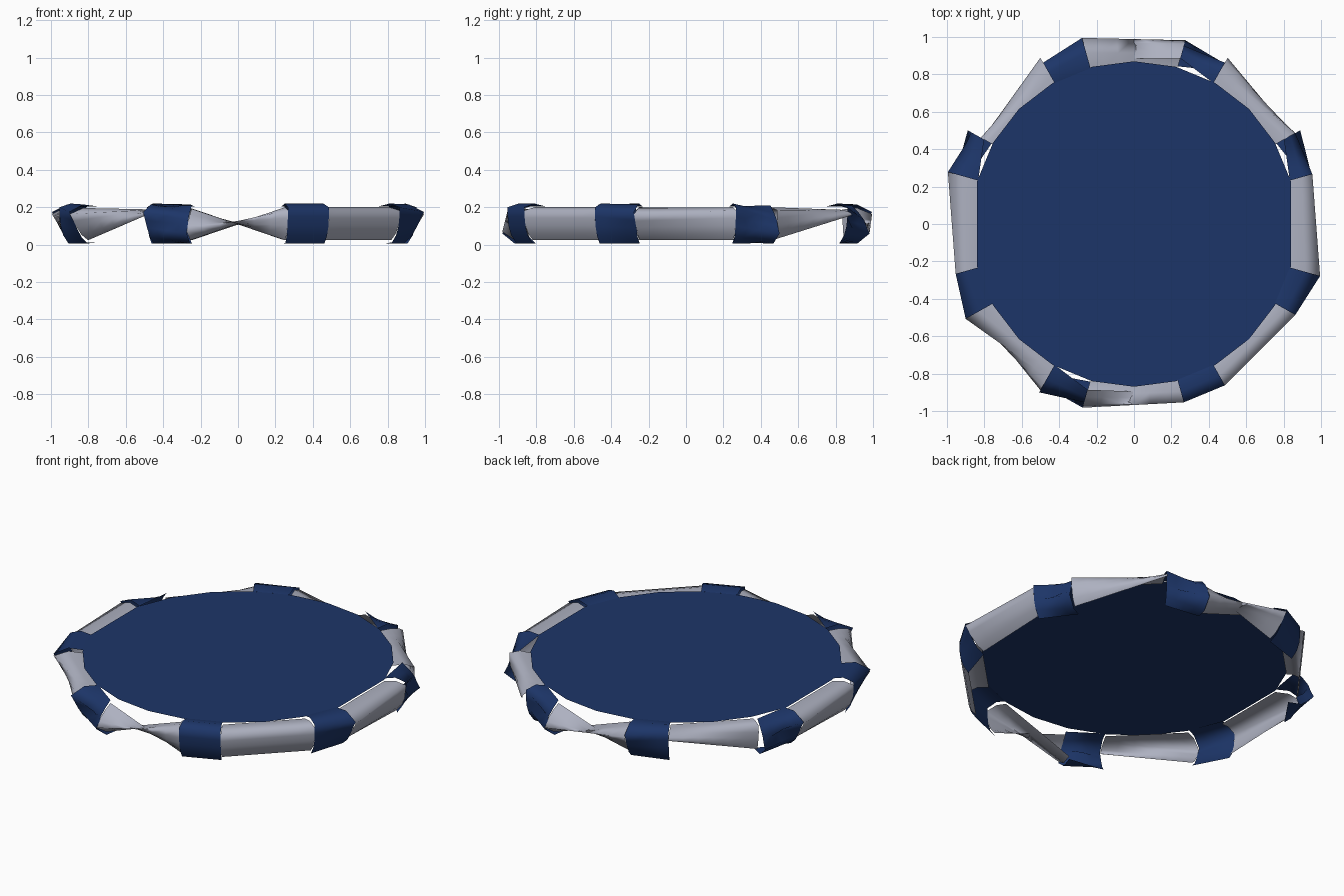
import bpy, math

if "Cube" in bpy.data.objects:
    bpy.data.objects.remove(bpy.data.objects["Cube"])


def material(name, rgb):
    m = bpy.data.materials.new(name)
    m.diffuse_color = (*rgb, 1)
    m.use_nodes = True
    m.node_tree.nodes["Principled BSDF"].inputs["Base Color"].default_value = m.diffuse_color
    return m


blue = material("navy_blue", (0.012, 0.036, 0.14))
grey = material("pale_grey", (0.42, 0.44, 0.53))


def add_mesh(name, verts, faces, mat, smooth):
    me = bpy.data.meshes.new(name)
    me.from_pydata(verts, [], faces)
    me.materials.append(mat)
    for p in me.polygons:
        p.use_smooth = smooth
    ob = bpy.data.objects.new(name, me)
    bpy.context.collection.objects.link(ob)
    return ob


# Curled cover cross-sections as (radius, height), from inner top to bottom
PROFILE = {
    # normal and flared
    "N": [(.865, .205), (.93, .22), (.99, .20), (.99, .15), (.985, .10), (.97, .05), (.94, .005)],
    "O": [(.865, .205), (.95, .215), (1.033, .175), (1.01, .13), (.99, .09), (.96, .04), (.92, .005)],
    # upside down, and the same listed from the bottom up
    "R": [(.92, .21), (.96, .17), (.99, .13), (1.0, .10), (1.02, .06), (.95, .005), (.875, .01)],
    # flattened under the top edge
    "F": [(.865, .205), (.90, .205), (.94, .205), (.97, .20), (1.0, .19), (1.02, .175), (1.01, .165)],
    # upright and narrow
    "V": [(.865, .205), (.90, .205), (.935, .19), (.94, .14), (.935, .09), (.93, .05), (.92, .005)],
}
PROFILE["M"] = PROFILE["R"][::-1]

# Each clamp: centre angle, sections at start and end (counter-clockwise)
CLAMPS = [
    (22.5, "N", "R"), (67.5, "N", "R"), (112.5, "O", "N"), (157.5, "R", "O"),
    (202.5, "N", "O"), (247.5, "O", "R"), (292.5, "N", "N"), (337.5, "N", "O"),
]
# Grey span after each clamp: sections at its start and end
SPANS = ["NF", "MO", "FV", "ON", "OF", "MN", "NN", "ON"]


def section(kind, deg, squash=1.0):
    a = math.radians(deg)
    return [(r * math.cos(a), r * math.sin(a), .11 + (z - .11) * squash)
            for r, z in PROFILE[kind]]


def strip(name, a, b, mat, steps, pinch=0.0):
    """Ruled span between two sections; pinch dents the centre inwards."""
    n = len(a)
    verts = []
    for s in range(steps + 1):
        t = s / steps
        dent = 1 - pinch * (1 - abs(2 * t - 1))
        for i, (u, v) in enumerate(zip(a, b)):
            x, y, z = (p + (q - p) * t for p, q in zip(u, v))
            k = dent if i == n // 2 else 1
            verts.append((x * k, y * k, z))
    faces = [(s * n + i + 1, (s + 1) * n + i + 1, (s + 1) * n + i, s * n + i)
             for s in range(steps) for i in range(n - 1)]
    add_mesh(name, verts, faces, mat, True)


# Ring cover: blue clamps joined by grey spans
HALF = 6.9
for i, (ang, start, end) in enumerate(CLAMPS):
    twisted = "R" in (start, end)
    strip(f"clamp_{i + 1}", section(start, ang - HALF), section(end, ang + HALF),
          blue, 4, 0.05 if twisted else 0)
    g0, g1 = SPANS[i]
    strip(f"cover_{i + 1}", section(g0, ang + HALF, .82),
          section(g1, ang + 45 - HALF, .82), grey, 6)

# Flat round sheet, with straight edges at the two sides
rim = [(0.87 * math.cos(math.radians(d)), 0.87 * math.sin(math.radians(d)), 0.203)
       for d in range(0, 360, 15) if d % 180]
add_mesh("sheet", rim, [tuple(range(len(rim)))], blue, False)
